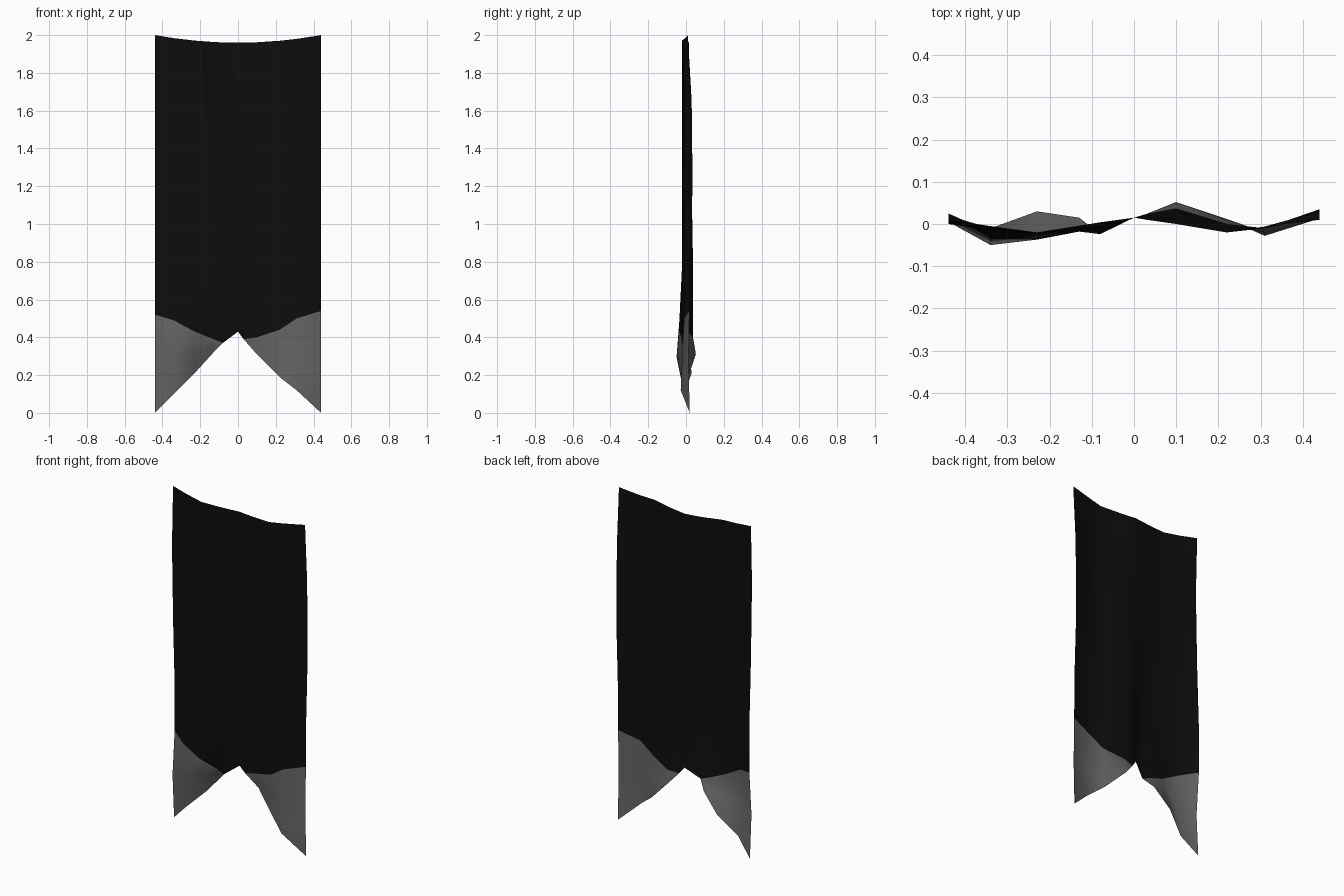
import bpy
import bmesh

default_cube = bpy.data.objects.get("Cube")
if default_cube:
    bpy.data.objects.remove(default_cube, do_unlink=True)


def make_material(name, value):
    material = bpy.data.materials.new(name)
    colour = (value, value, value, 1.0)
    material.diffuse_color = colour
    material.use_nodes = True
    shader = material.node_tree.nodes["Principled BSDF"]
    shader.inputs["Base Color"].default_value = colour
    shader.inputs["Roughness"].default_value = 0.9
    return material


# Cloth columns across the banner, with the border line and swallowtail edge, in hundredths
columns = [-44, -34, -23, -13, -8, 0, 3, 10, 22, 31, 44]
border = [52, 49, 43, 39, 37, 43, 39, 40, 44, 50, 54]
tail = [0, 10, 21, 32, 37, 43, 39, 31, 19, 12, 0]

# Folds in the cloth: depth of every column, from the top hem down to the tail
folds = [
    [1, -.5, -2, -.4, .4, 1.5, 1, 0, -2, -.6, 1],
    [0, -1, -2, -.8, 0, 1.5, 1.5, 1.5, -1.5, -1, 3],
    [1, -1.5, -2, -1.3, -1, 1.5, 2, 3, -1, -1, 3.5],
    [2.5, -2, -2, -1.6, -2, 1.5, 2.4, 3.7, 0, -1, 2],
    [2.5, -3.5, -3.7, -1.8, -2.4, 1.5, 2.4, 3.7, 0, -1, 1.8],
    [.5, -5, -1, 0, -2.4, 1.5, 2.4, 4.5, 1, -2, 1.3],
    [2, -1, 3, 1.5, -2.4, 1.5, 2.4, 5.2, 1.2, -2.8, 2],
]


def column_heights(i):
    hem = 196 + 4 * (columns[i] / columns[-1]) ** 2
    middle = (border[i] + tail[i]) / 2
    return [hem, 165, 120, 80, border[i], middle, tail[i]]


# Banner sheet: dark cloth above the border, grey tails below it
bm = bmesh.new()
grid = []
for i, x in enumerate(columns):
    heights = column_heights(i)
    grid.append([bm.verts.new((x / 100, row[i] / 100, z / 100))
                 for row, z in zip(folds, heights)])

border_row = 4
for left, right in zip(grid, grid[1:]):
    for r in range(len(folds) - 1):
        face = bm.faces.new((left[r], left[r + 1], right[r + 1], right[r]))
        face.material_index = int(r >= border_row)
        face.smooth = True

# Close the tails where the border meets the notch
bmesh.ops.remove_doubles(bm, verts=bm.verts, dist=0.001)
bmesh.ops.triangulate(bm, faces=bm.faces)

mesh = bpy.data.meshes.new("banner_cloth")
bm.to_mesh(mesh)
bm.free()
mesh.materials.append(make_material("black cloth", 0.004))
mesh.materials.append(make_material("grey cloth", 0.13))
banner = bpy.data.objects.new("banner_cloth", mesh)
bpy.context.collection.objects.link(banner)
